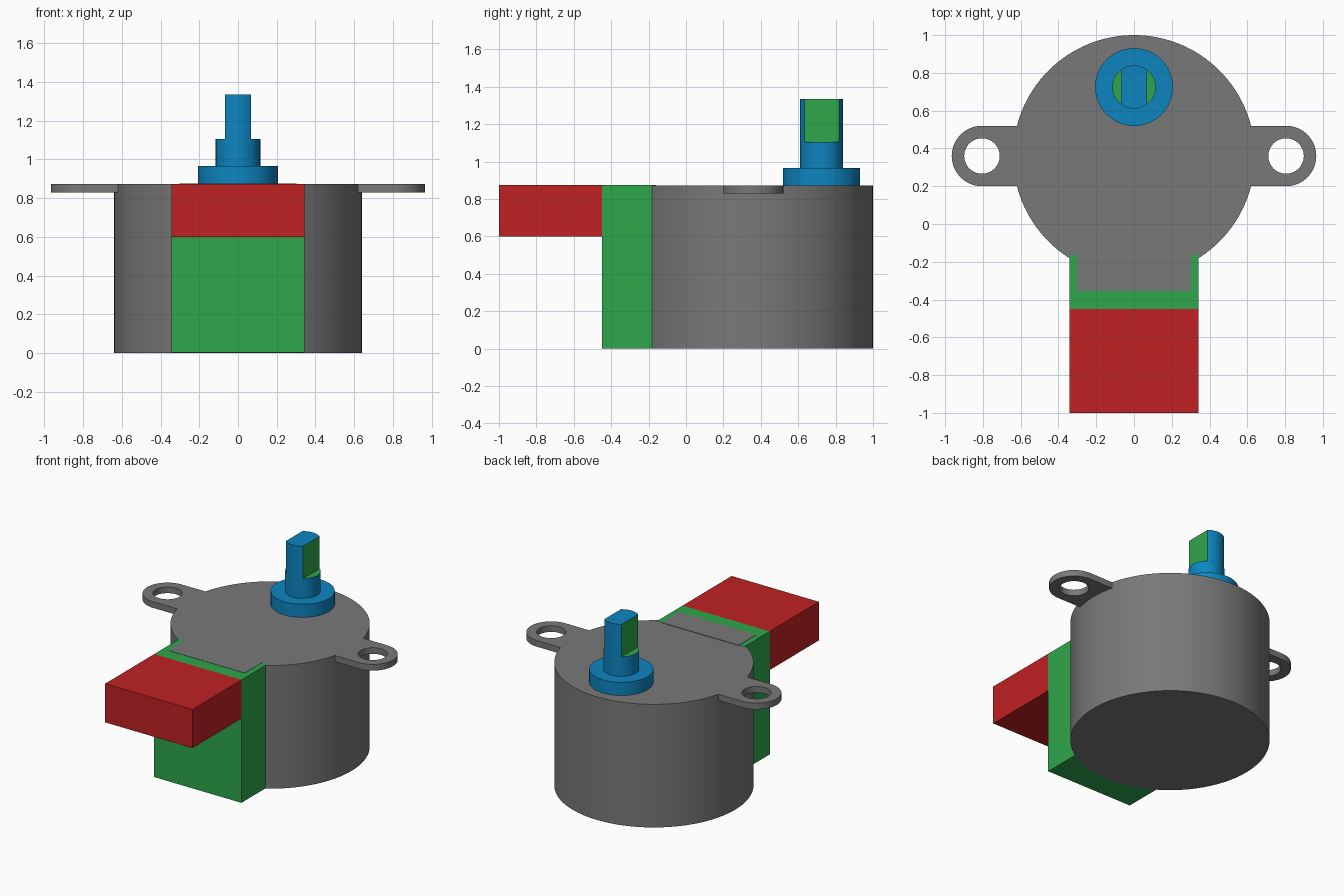
import bpy, bmesh, math

if "Cube" in bpy.data.objects:
    bpy.data.objects.remove(bpy.data.objects["Cube"])


def material(name, rgb):
    m = bpy.data.materials.new(name)
    m.diffuse_color = (*rgb, 1)
    m.use_nodes = True
    m.node_tree.nodes["Principled BSDF"].inputs["Base Color"].default_value = m.diffuse_color
    return m


GREY = material("grey", (0.19, 0.19, 0.19))
BLUE = material("blue", (0.004, 0.235, 0.53))
GREEN = material("green", (0.027, 0.385, 0.07))
RED = material("red", (0.53, 0.015, 0.017))

TOP = 0.873          # top of the motor can
CAN_Y, CAN_R = 0.36, 0.64
SHAFT_Y, SHAFT_R = 0.725, 0.115


def arc(cx, cy, r, a0, a1, n):
    """Points on an arc, angles in radians, both ends included."""
    return [(cx + r * math.cos(a0 + (a1 - a0) * i / n),
             cy + r * math.sin(a0 + (a1 - a0) * i / n)) for i in range(n + 1)]


def circle(cx, cy, r, n):
    return arc(cx, cy, r, 0, 2 * math.pi, n)[:-1]


def rect(x, y0, y1):
    return [(-x, y0), (x, y0), (x, y1), (-x, y1)]


def finish(ob):
    bpy.ops.object.select_all(action='DESELECT')
    ob.select_set(True)
    bpy.context.view_layer.objects.active = ob
    bpy.ops.object.shade_smooth_by_angle(angle=math.radians(30))


def prism(name, outline, z0, z1, mats, rule=None):
    """Extrude an outline upwards; rule(normal) picks the material slot."""
    bm = bmesh.new()
    base = bm.faces.new([bm.verts.new((x, y, z0)) for x, y in outline])
    ext = bmesh.ops.extrude_face_region(bm, geom=[base], use_keep_orig=True)
    for v in ext["geom"]:
        if isinstance(v, bmesh.types.BMVert):
            v.co.z = z1
    bmesh.ops.recalc_face_normals(bm, faces=bm.faces)
    bm.normal_update()
    if rule:
        for f in bm.faces:
            f.material_index = rule(f.normal)
    me = bpy.data.meshes.new(name)
    bm.to_mesh(me)
    bm.free()
    for m in mats:
        me.materials.append(m)
    ob = bpy.data.objects.new(name, me)
    bpy.context.collection.objects.link(ob)
    finish(ob)
    return ob


def holed_plate(name, loops, z0, z1, mat):
    """Flat plate with a hole, from a filled and extruded 2D curve."""
    cu = bpy.data.curves.new(name, 'CURVE')
    cu.dimensions, cu.fill_mode = '2D', 'BOTH'
    cu.extrude = (z1 - z0) / 2
    for pts in loops:
        sp = cu.splines.new('POLY')
        sp.points.add(len(pts) - 1)
        for p, (x, y) in zip(sp.points, pts):
            p.co = (x, y, 0, 1)
        sp.use_cyclic_u = True
    tmp = bpy.data.objects.new(name + "_outline", cu)
    bpy.context.collection.objects.link(tmp)
    bpy.context.view_layer.update()
    me = bpy.data.meshes.new_from_object(
        tmp.evaluated_get(bpy.context.evaluated_depsgraph_get()))
    bpy.data.objects.remove(tmp)
    bm = bmesh.new()
    bm.from_mesh(me)
    bmesh.ops.remove_doubles(bm, verts=bm.verts, dist=1e-5)
    bmesh.ops.translate(bm, verts=bm.verts, vec=(0, 0, (z0 + z1) / 2))
    bmesh.ops.recalc_face_normals(bm, faces=bm.faces)
    bm.to_mesh(me)
    bm.free()
    me.materials.clear()
    me.materials.append(mat)
    ob = bpy.data.objects.new(name, me)
    bpy.context.collection.objects.link(ob)
    finish(ob)


# Motor can
prism("motor_can", circle(0, CAN_Y, CAN_R, 128), 0, TOP, [GREY])

# Mounting ears: rounded tab whose inner edge follows the can
EAR_X, EAR_R = 0.805, 0.16
half = math.asin(EAR_R / CAN_R)
for side, label in ((1, "right"), (-1, "left")):
    tab = (arc(EAR_X, CAN_Y, EAR_R, -math.pi / 2, math.pi / 2, 32)
           + arc(0, CAN_Y, CAN_R - 0.002, half, -half, 10))
    hole = circle(EAR_X, CAN_Y, 0.094, 48)
    holed_plate(label + "_ear", [[(side * x, y) for x, y in loop]
                                 for loop in (tab, hole)], 0.829, TOP, GREY)

# Terminal housing with the grey lid tongue laid into its top
prism("terminal_housing", rect(0.342, -0.45, -0.165), 0.002, TOP + 0.001, [GREEN])
prism("lid_tongue", rect(0.302, -0.355, -0.16), TOP - 0.004, TOP + 0.003, [GREY])

# Connector block
prism("connector_block", rect(0.342, -1.0, -0.45), 0.6, TOP + 0.001, [RED])

# Output shaft: collar, round section, and a tip with two green flats
prism("shaft_collar", circle(0, SHAFT_Y, 0.206, 64), TOP - 0.01, 0.966, [BLUE])
prism("shaft", circle(0, SHAFT_Y, SHAFT_R, 64), 0.956, 1.105, [BLUE, GREEN],
      lambda n: int(n.z > 0.9))
a = math.acos(0.068 / SHAFT_R)
tip = (arc(0, SHAFT_Y, SHAFT_R, a, math.pi - a, 20)
       + arc(0, SHAFT_Y, SHAFT_R, math.pi + a, 2 * math.pi - a, 20))
prism("shaft_tip", tip, 1.1, 1.335, [BLUE, GREEN], lambda n: int(abs(n.x) > 0.99))
